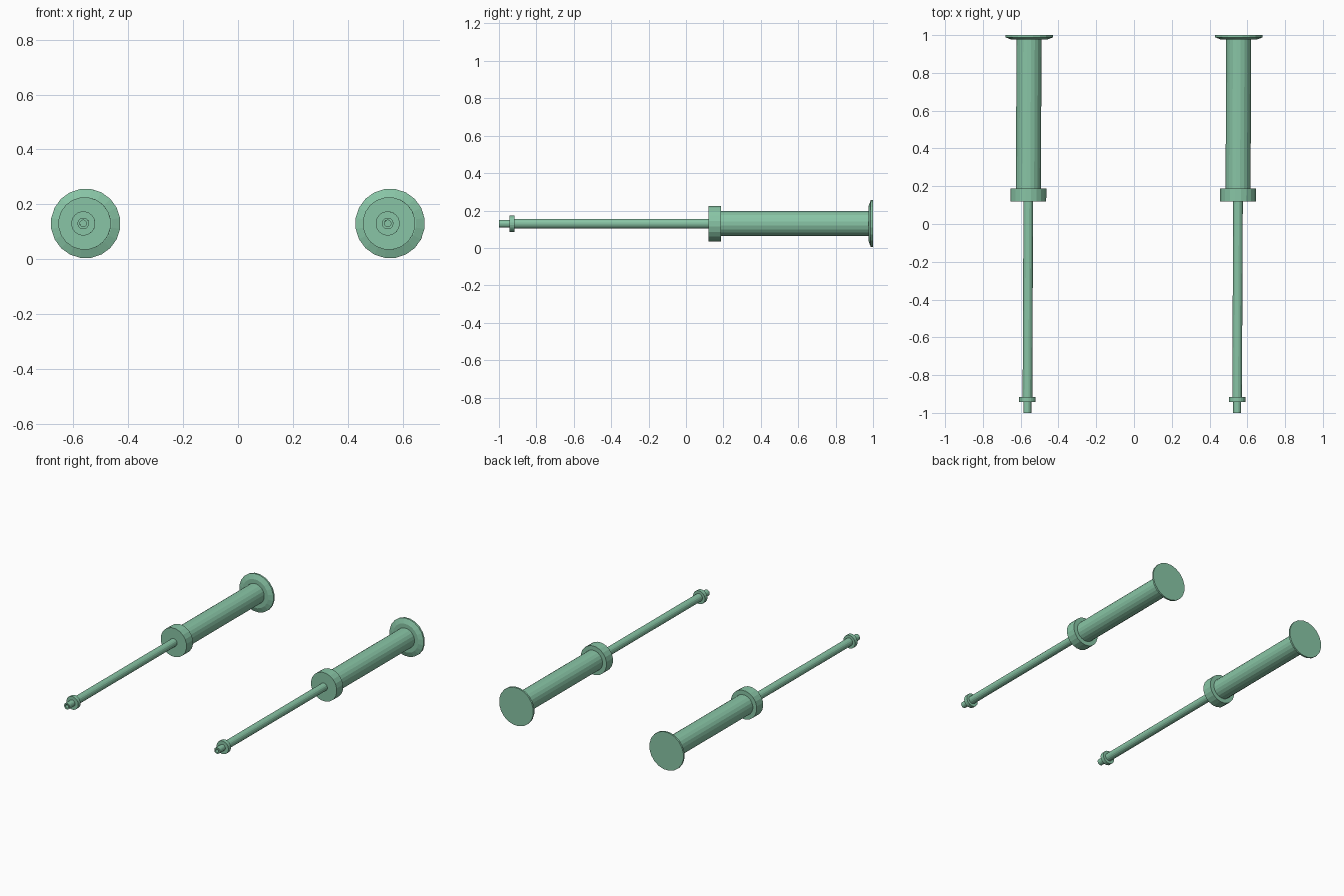
import bpy, math

if "Cube" in bpy.data.objects:
    bpy.data.objects.remove(bpy.data.objects["Cube"])

AXIS_Z = 0.13
TILT = -0.0045  # both units lean very slightly the same way


def lathe(name, profile, sides, x):
    """Spin (radius, y) points around the long axis; radius 0 ends close the shape."""
    verts, faces, rings = [], [], []
    for r, y in profile:
        n = 1 if r == 0 else sides
        rings.append(list(range(len(verts), len(verts) + n)))
        for i in range(n):
            a = 2 * math.pi * (i + 0.5) / sides
            verts.append((r * math.sin(a), y, r * math.cos(a)))
    for a, b in zip(rings, rings[1:]):
        if len(a) == 1:
            faces.append(b)
        elif len(b) == 1:
            faces.append(a[::-1])
        else:
            for i in range(sides):
                j = (i + 1) % sides
                faces.append((a[i], a[j], b[j], b[i]))
    # an end cap is one flat polygon, so drop the unused centre points
    used = sorted({v for f in faces for v in f})
    remap = {v: k for k, v in enumerate(used)}
    mesh = bpy.data.meshes.new(name)
    mesh.from_pydata([verts[v] for v in used], [],
                     [[remap[v] for v in f][::-1] for f in faces])
    mesh.update()
    obj = bpy.data.objects.new(name, mesh)
    obj.location = (x, 0, AXIS_Z)
    obj.rotation_euler.z = TILT
    bpy.context.collection.objects.link(obj)
    mesh.materials.append(green)
    return obj


green = bpy.data.materials.new("green")
green.diffuse_color = (0.25, 0.56, 0.38, 1)
green.use_nodes = True
green.node_tree.nodes["Principled BSDF"].inputs["Base Color"].default_value = green.diffuse_color

for side, x in (("left", -0.56), ("right", 0.55)):
    # thin rod ending in a hollow nozzle tip
    lathe(side + "_rod", [(0, -0.975), (0.012, -0.975), (0.012, -1.0), (0.021, -1.0),
                          (0.021, -0.93), (0.026, -0.93), (0.026, 0.14), (0, 0.14)], 16, x)
    # small ring behind the tip
    lathe(side + "_tip_ring", [(0, -0.943), (0.044, -0.943), (0.044, -0.917),
                               (0, -0.917)], 20, x)
    # wide collar where rod meets barrel
    lathe(side + "_collar", [(0, 0.12), (0.096, 0.12), (0.096, 0.188), (0, 0.188)], 20, x)
    # main barrel
    lathe(side + "_barrel", [(0, 0.17), (0.067, 0.17), (0.067, 0.985), (0, 0.985)], 20, x)
    # flared end disc
    lathe(side + "_end_disc", [(0, 0.976), (0.095, 0.976), (0.127, 0.988),
                               (0.127, 1.0), (0, 1.0)], 20, x)
